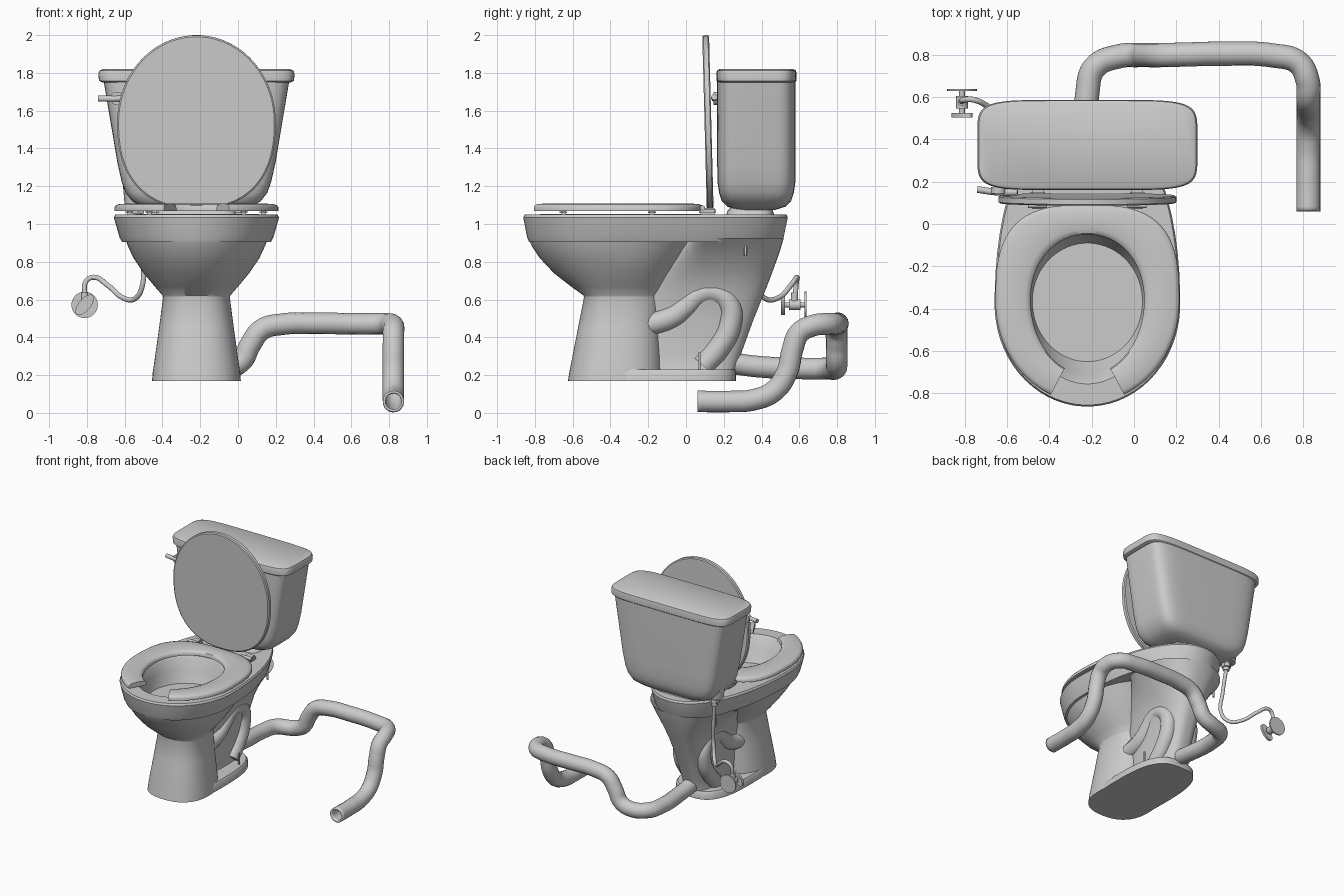
import bpy, bmesh
from math import sin, cos, pi, radians
from mathutils import Vector, Matrix

if "Cube" in bpy.data.objects:
    bpy.data.objects.remove(bpy.data.objects["Cube"])

CX = -0.22  # toilet centre line


def smooth(ob, angle=35):
    bpy.ops.object.select_all(action='DESELECT')
    ob.select_set(True)
    bpy.context.view_layer.objects.active = ob
    bpy.ops.object.shade_smooth_by_angle(angle=radians(angle))


def finish(name, bm, angle=35):
    bmesh.ops.recalc_face_normals(bm, faces=bm.faces)
    me = bpy.data.meshes.new(name)
    bm.to_mesh(me)
    bm.free()
    ob = bpy.data.objects.new(name, me)
    bpy.context.collection.objects.link(ob)
    smooth(ob, angle)
    return ob


def power(v, n):
    return (1 if v >= 0 else -1) * abs(v) ** (2 / n)


def egg(t, hx, yc, yf, yr, nf=2, nr=2):
    """Egg outline point: widest at yc, front tip yf, rear tip yr."""
    c, s = cos(t), sin(t)
    n, reach = (nf, yc - yf) if s < 0 else (nr, yr - yc)
    return power(c, n) * hx, yc + power(s, n) * reach


def loft(name, rings, cap0=False, cap1=False, cx=CX, seg=64, angle=35):
    """rings: (z, hx, yc, yfront, yrear, n_front, n_rear)"""
    bm = bmesh.new()
    loops = []
    for z, *e in rings:
        pts = [egg(2 * pi * (i + .5) / seg, *e) for i in range(seg)]
        loops.append([bm.verts.new((cx + x, y, z)) for x, y in pts])
    for a, b in zip(loops, loops[1:]):
        for i in range(seg):
            j = (i + 1) % seg
            bm.faces.new((a[i], a[j], b[j], b[i]))
    if cap0:
        bm.faces.new(loops[0])
    if cap1:
        bm.faces.new(loops[-1])
    return finish(name, bm, angle)


def tube(name, pts, r, wall=0.0, caps=True):
    cu = bpy.data.curves.new(name, 'CURVE')
    cu.dimensions = '3D'
    cu.bevel_depth, cu.bevel_resolution, cu.resolution_u = r, 6, 8
    cu.use_fill_caps = caps
    sp = cu.splines.new('BEZIER')
    sp.bezier_points.add(len(pts) - 1)
    for bp, p in zip(sp.bezier_points, pts):
        bp.co = p
        bp.handle_left_type = bp.handle_right_type = 'AUTO'
    tmp = bpy.data.objects.new(name + "_path", cu)
    bpy.context.collection.objects.link(tmp)
    bpy.context.view_layer.update()
    me = bpy.data.meshes.new_from_object(tmp.evaluated_get(bpy.context.evaluated_depsgraph_get()))
    bpy.data.objects.remove(tmp)
    ob = bpy.data.objects.new(name, me)
    bpy.context.collection.objects.link(ob)
    if wall:
        m = ob.modifiers.new("wall", 'SOLIDIFY')
        m.thickness, m.offset = wall, -1
    smooth(ob, 40)
    return ob


def rod(name, a, b, r, r2=None, seg=24):
    a, b = Vector(a), Vector(b)
    d = b - a
    bm = bmesh.new()
    mat = Matrix.Translation((a + b) / 2) @ d.to_track_quat('Z', 'Y').to_matrix().to_4x4()
    bmesh.ops.create_cone(bm, cap_ends=True, segments=seg, radius1=r,
                          radius2=r if r2 is None else r2, depth=d.length, matrix=mat)
    return finish(name, bm)


def box(name, c, size, bevel=0.008):
    bm = bmesh.new()
    bmesh.ops.create_cube(bm, size=1, matrix=Matrix.Translation(c) @ Matrix.Diagonal((*size, 1)))
    bmesh.ops.bevel(bm, geom=bm.edges[:], offset=bevel, segments=2, affect='EDGES')
    return finish(name, bm)


# Pedestal and flared bowl
loft("bowl", [
    (.17, .235, -.38, -.625, -.12, 2.4, 2.4), (.23, .229, -.38, -.615, -.12, 2.4, 2.4),
    (.45, .198, -.37, -.572, -.13, 2.4, 2.4), (.612, .177, -.36, -.54, -.13, 2.4, 2.4),
    (.622, .180, -.36, -.543, -.13, 2.4, 2.4), (.67, .222, -.36, -.61, -.10, 2.2, 2.3),
    (.74, .280, -.36, -.70, -.05, 2, 2.2), (.82, .334, -.37, -.775, .02, 2, 2.2),
    (.88, .362, -.38, -.815, .08, 2, 2.2), (.912, .375, -.38, -.83, .12, 2, 2.2)], cap0=True)

# Narrow rear body flaring into the deck
loft("rear_body", [
    (.18, .13, 0, -.3, .25, 2.4, 3), (.23, .115, 0, -.3, .265, 2.4, 3),
    (.30, .11, 0, -.3, .287, 2.4, 3), (.50, .12, .05, -.3, .36, 2.4, 3),
    (.66, .15, .1, -.3, .425, 2.4, 2.8), (.76, .20, .12, -.22, .463, 2.4, 2.6),
    (.84, .255, .12, -.12, .492, 2.4, 2.5), (.89, .30, .12, -.05, .508, 2.4, 2.3),
    (.925, .335, .12, -.02, .518, 2.4, 2.2)])

# Foot plate
loft("foot", [
    (.17, .235, -.2, -.62, .265, 2.6, 3), (.215, .232, -.2, -.617, .265, 2.6, 3),
    (.23, .222, -.2, -.607, .255, 2.6, 3)], True, True)

# Rim, deck and inside of the bowl down to the water
loft("rim_and_basin", [
    (.912, .30, -.36, -.77, .02, 2, 2), (.905, .395, -.38, -.832, .505, 2, 2.15),
    (.93, .408, -.38, -.842, .518, 2, 2.15), (1.035, .438, -.38, -.862, .54, 2, 2.15),
    (1.05, .430, -.38, -.855, .533, 2, 2.15), (1.052, .31, -.36, -.755, -.02, 2, 2.2),
    (1.035, .295, -.36, -.74, -.03, 2, 2.2), (.95, .285, -.36, -.70, -.05, 2, 2),
    (.865, .26, -.365, -.65, -.09, 2, 2)], cap1=True)

# Trapway bulges, bolts, hinges and bumpers on both sides
for side, s in (("left", -1), ("right", 1)):
    tx = CX + s * .095
    path = [(-.30, .46), (-.17, .475), (-.07, .51), (.0, .565), (.07, .625), (.155, .638),
            (.228, .575), (.232, .46), (.17, .34), (.09, .25)]
    tube(side + "_trapway", [(tx, y, z) for y, z in path], .060)
    rod(side + "_floor_bolt", (CX + s * .18, .07, .22), (CX + s * .18, .07, .32), .007, seg=12)
    rod(side + "_tank_bolt", (CX + s * .26, .315, .83), (CX + s * .26, .315, .93), .007, seg=12)
    box(side + "_hinge", (CX + s * .235, .115, 1.068), (.07, .09, .036))
    rod(side + "_hinge_pin", (CX + s * .19, .088, 1.085), (CX + s * .28, .088, 1.085), .013)
    for k, (bx, by) in enumerate(((.25, -.65), (.355, -.18))):
        box(f"{side}_seat_bumper_{k}", (CX + s * bx, by, 1.062), (.04, .04, .026))

# Open-front seat ring
bm = bmesh.new()
N, gap = 72, radians(23.5)
profile = [(0, 1.07), (0, 1.088), (.04, 1.099), (.16, 1.106), (.5, 1.109),
           (.86, 1.105), (.96, 1.099), (1, 1.088), (1, 1.07)]
rows = []
for i in range(N + 1):
    t = -pi / 2 + gap + (2 * pi - 2 * gap) * i / N
    inner = Vector(egg(t, .268, -.36, -.71, -.05, 2, 2.1))
    outer = Vector(egg(t, .434, -.37, -.845, .09, 2, 3))
    rows.append([bm.verts.new((CX + p.x, p.y, z)) for u, z in profile
                 for p in [inner.lerp(outer, u)]])
for a, b in zip(rows, rows[1:]):
    for i in range(len(profile)):
        j = (i + 1) % len(profile)
        bm.faces.new((a[i], a[j], b[j], b[i]))
bm.faces.new(rows[0])
bm.faces.new(rows[-1])
finish("seat", bm, 40)

# Raised seat lid
lid = loft("seat_lid", [
    (-.018, .412, 0, -.452, .452, 2, 2.4), (-.012, .42, 0, -.46, .46, 2, 2.4),
    (.012, .42, 0, -.46, .46, 2, 2.4), (.018, .412, 0, -.452, .452, 2, 2.4)], True, True, cx=0)
lid.rotation_euler.x = radians(-88.5)
lid.location = (CX, .116, 1.54)


# Tank, its cover and the pad it rests on
def slab(z, hx, hy, n=6):
    return (z, hx, .373, .373 - hy, .373 + hy, n, n)


loft("tank", [slab(1.075, .20, .10, 4), slab(1.092, .29, .155, 5), slab(1.12, .34, .183),
              slab(1.165, .375, .198), slab(1.22, .395, .206), slab(1.32, .418, .208),
              slab(1.76, .492, .208)], True, True)
loft("tank_cover", [slab(1.75, .50, .205), slab(1.758, .516, .212), slab(1.795, .52, .213),
                    slab(1.812, .513, .209), slab(1.82, .495, .196)], True, True)
loft("tank_pad", [(1.04, .22, .34, .21, .47, 4, 4), (1.07, .20, .34, .22, .46, 4, 4),
                  (1.10, .17, .34, .25, .43, 4, 4)], True, True)

# Flush lever
rod("flush_knob", (-.64, .175, 1.665), (-.64, .145, 1.665), .035)
tube("flush_lever", [(-.55, .15, 1.672), (-.64, .15, 1.664), (-.74, .163, 1.664)], .016)

# Water inlet, hose and shutoff valve
rod("inlet_boss", (-.545, .40, 1.10), (-.545, .40, 1.27), .055, .07)
rod("inlet_thread", (-.53, .40, 1.03), (-.53, .40, 1.11), .022)
rod("inlet_nut", (-.53, .40, 1.055), (-.53, .40, 1.085), .036, seg=6)
tube("supply_hose", [(-.53, .40, 1.04), (-.51, .385, .85), (-.505, .375, .68), (-.545, .42, .605),
                     (-.61, .49, .61), (-.69, .555, .675), (-.765, .588, .718),
                     (-.805, .585, .695), (-.812, .578, .62)], .0135)
V = Vector((-.812, .575, .572))
rod("wall_flange", V + Vector((0, .052, 0)), V + Vector((0, .062, 0)), .07)
rod("valve_stem", V + Vector((0, -.06, 0)), V + Vector((0, .055, 0)), .013)
rod("valve_body", V + Vector((0, -.03, 0)), V + Vector((0, .03, 0)), .028)
rod("valve_outlet", V, V + Vector((0, 0, .065)), .019)
handle = rod("valve_handle", (0, .01, 0), (0, -.01, 0), .066)
handle.scale = (.48, 1, 1)
handle.location = V + Vector((0, -.062, 0))
handle.rotation_euler.y = radians(40)

# Drain pipe with an open end
tube("drain_pipe", [(CX, .2, .27), (CX, .38, .245), (CX, .62, .235), (-.185, .74, .235),
                    (-.07, .792, .235), (.015, .797, .27), (.065, .797, .36), (.125, .797, .44),
                    (.24, .80, .470), (.42, .804, .474), (.66, .795, .471), (.775, .762, .471),
                    (.820, .675, .463), (.823, .60, .423), (.823, .565, .34), (.823, .535, .215),
                    (.823, .465, .115), (.823, .36, .07), (.823, .22, .060), (.823, .06, .061)],
     .057, wall=.014, caps=False)
